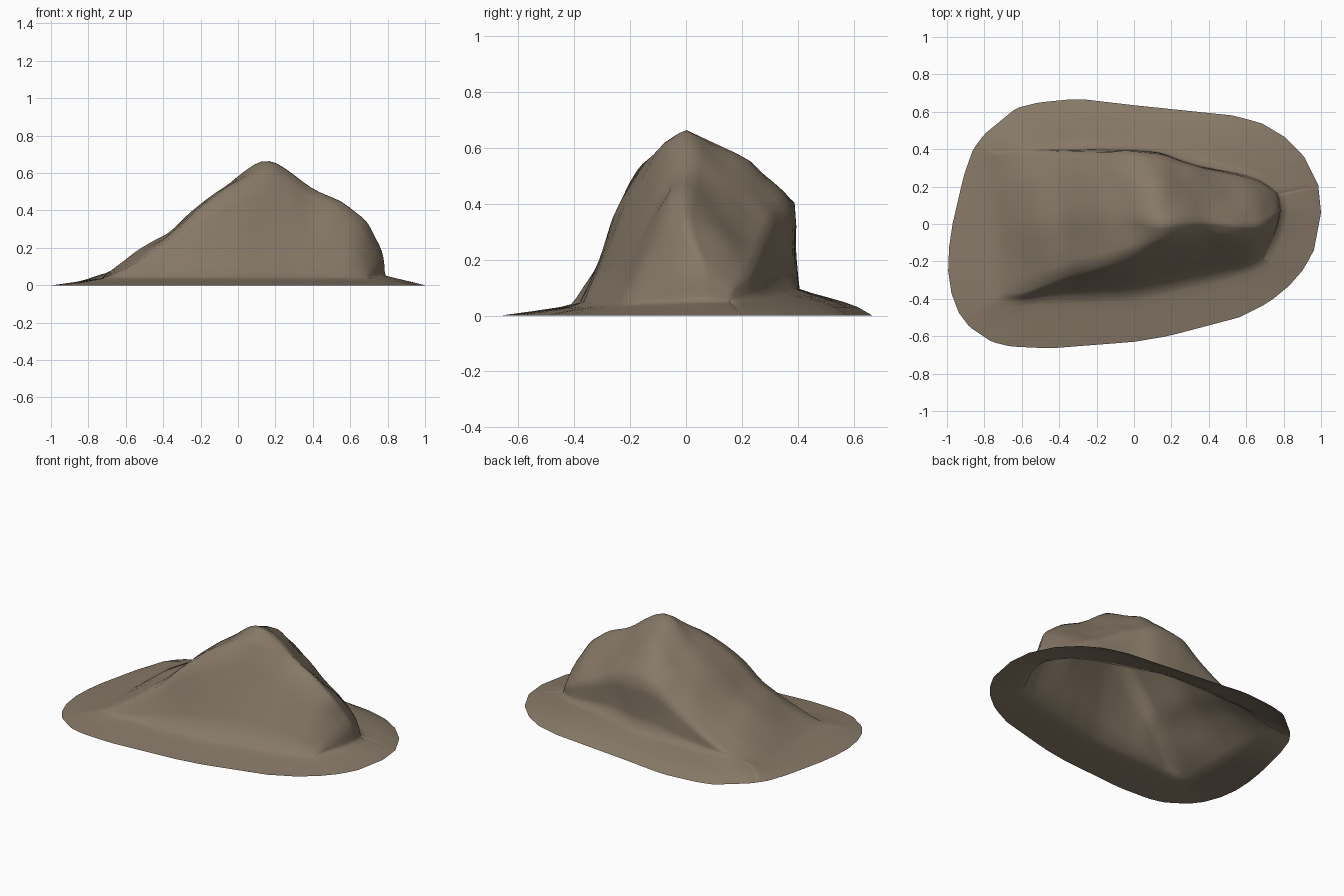
import bpy, bmesh, math
from mathutils import Vector, noise

if "Cube" in bpy.data.objects:
    bpy.data.objects.remove(bpy.data.objects["Cube"])

# Outline of the ground skirt, counter-clockwise
RIM = [(-1, -.2), (-.98, -.36), (-.94, -.47), (-.88, -.55), (-.76, -.63), (-.66, -.655),
       (-.45, -.665), (0, -.63), (.18, -.6), (.56, -.5), (.72, -.42), (.83, -.33),
       (.9, -.25), (.96, -.15), (1, .06), (.985, .21), (.91, .36), (.8, .47), (.68, .54),
       (.53, .58), (0, .635), (-.3, .67), (-.51, .65), (-.63, .62), (-.8, .48),
       (-.86, .4), (-.91, .26), (-.97, 0)]

# Rock sections: x, front foot y, crest y z, top y z, back edge y z
SECTIONS = [(-.73, -.41, -.37, .035, 0, .04, .37, .06),
            (-.6, -.41, -.37, .09, 0, .14, .385, .09),
            (-.48, -.39, -.33, .17, 0, .23, .39, .13),
            (-.36, -.38, -.28, .26, .04, .29, .39, .19),
            (-.2, -.37, -.23, .42, .05, .44, .39, .29),
            (-.04, -.36, -.175, .53, .06, .55, .39, .4),
            (.13, -.33, -.1, .6, 0, .665, .375, .4),
            (.27, -.3, -.06, .57, .01, .615, .33, .36),
            (.39, -.28, -.05, .49, .01, .53, .295, .3),
            (.6, -.24, -.07, .39, -.01, .425, .255, .2),
            (.7, -.22, -.06, .29, 0, .33, .22, .145),
            (.77, -.2, -.03, .15, .06, .18, .17, .1),
            (.785, -.19, -.02, .05, .07, .05, .15, .05)]
ALONG, ACROSS, RINGS = 4, 4, 5


def section_points(x, foot, cy, cz, ty, tz, by, bz):
    """Corner points of one cross-section, from front foot to back foot."""
    front = Vector((x, foot, min(.04, cz)))
    crest, top, back = Vector((x, cy, cz)), Vector((x, ty, tz)), Vector((x, by, bz))
    # The back shoulder bulges only behind and to the right of the peak
    swell = .2 * max(0, min(1, (.3 - x) / .15))
    shoulder = top.lerp(back, .6) + Vector((0, 0, swell * max(0, tz - bz)))
    foot_z = min(.09, bz - .005, .05 + .1 * (.785 - x))
    points = [front, crest, top, shoulder, back, Vector((x, by + .01, foot_z))]
    # The left end tapers towards the front and back
    for p in points:
        p.x -= max(1.6 * (.02 - p.y), .8 * (p.y - .1), 0) * max(0, x - .5)
    return points


def spline(a, b, c, d, t):
    """Smooth curve between b and c."""
    return .5 * (2 * b + (c - a) * t + (2 * a - 5 * b + 4 * c - d) * t ** 2
                 + (3 * b - a - 3 * c + d) * t ** 3)


def rim_point(p):
    """Where the ray from the centre through p meets the outline."""
    for i, b in enumerate(RIM):
        a, b = Vector(RIM[i - 1]), Vector(b)
        e, d = b - a, Vector((p.x, p.y))
        den = d.cross(e)
        if abs(den) > 1e-9:
            t, s = a.cross(e) / den, a.cross(d) / den
            if t > 0 and -1e-6 <= s <= 1 + 1e-6:
                return Vector((d.x * t, d.y * t, 0))
    return p.copy()


# Rows of points along the rock
corners = [section_points(*s) for s in SECTIONS]
last = len(corners) - 1
rows = []
for i in range(last):
    group = [corners[max(0, min(last, i + k))] for k in (-1, 0, 1, 2)]
    for j in range(ALONG):
        rows.append([spline(*pts, j / ALONG) for pts in zip(*group)])
rows.append(corners[-1])

bm = bmesh.new()
grid = []
for row in rows:
    line = [a.lerp(b, k / ACROSS) for a, b in zip(row, row[1:]) for k in range(ACROSS)]
    grid.append([bm.verts.new(p) for p in line + [row[-1]]])
for r, s in zip(grid, grid[1:]):
    for k in range(len(r) - 1):
        bm.faces.new((r[k], s[k], s[k + 1], r[k + 1]))

# Skirt spreading from the foot of the rock to the outline
loop = ([r[0] for r in grid] + grid[-1][1:-1]
        + [r[-1] for r in reversed(grid)] + grid[0][-2:0:-1])
feet = [v.co.copy() for v in loop]
rims = [rim_point(p) for p in feet]
ring = loop
for k in range(1, RINGS + 1):
    t = k / RINGS
    outer = []
    for p, q in zip(feet, rims):
        co = p.lerp(q, t)
        bulge = 1 - .35 * max(0, min(1, p.y / .35))
        co.z = p.z * (1 - t) ** bulge
        outer.append(bm.verts.new(co))
    for i in range(len(ring)):
        bm.faces.new((ring[i - 1], outer[i - 1], outer[i], ring[i]))
    ring = outer

# Soften the creases and roughen the stone slightly
rim_verts = set(ring)
inner = [v for v in bm.verts if v not in rim_verts]
bmesh.ops.smooth_vert(bm, verts=inner, factor=.35,
                      use_axis_x=True, use_axis_y=True, use_axis_z=True)
bmesh.ops.recalc_face_normals(bm, faces=bm.faces)
if sum(f.normal.z * f.calc_area() for f in bm.faces) < 0:
    bmesh.ops.reverse_faces(bm, faces=bm.faces)
bm.normal_update()
for v in inner:
    v.co += v.normal * noise.noise(v.co * 7) * .01 * min(1, v.co.z * 4)

mesh = bpy.data.meshes.new("rock_mound")
bm.to_mesh(mesh)
bm.free()
rock = bpy.data.objects.new("rock_mound", mesh)
bpy.context.collection.objects.link(rock)

# Stone colour
stone = bpy.data.materials.new("brown_stone")
stone.use_nodes = True
colour = (.24, .19, .135, 1)
stone.diffuse_color = colour
stone.node_tree.nodes["Principled BSDF"].inputs["Base Color"].default_value = colour
mesh.materials.append(stone)

bpy.context.view_layer.objects.active = rock
rock.select_set(True)
bpy.ops.object.shade_smooth_by_angle(angle=math.radians(100))
